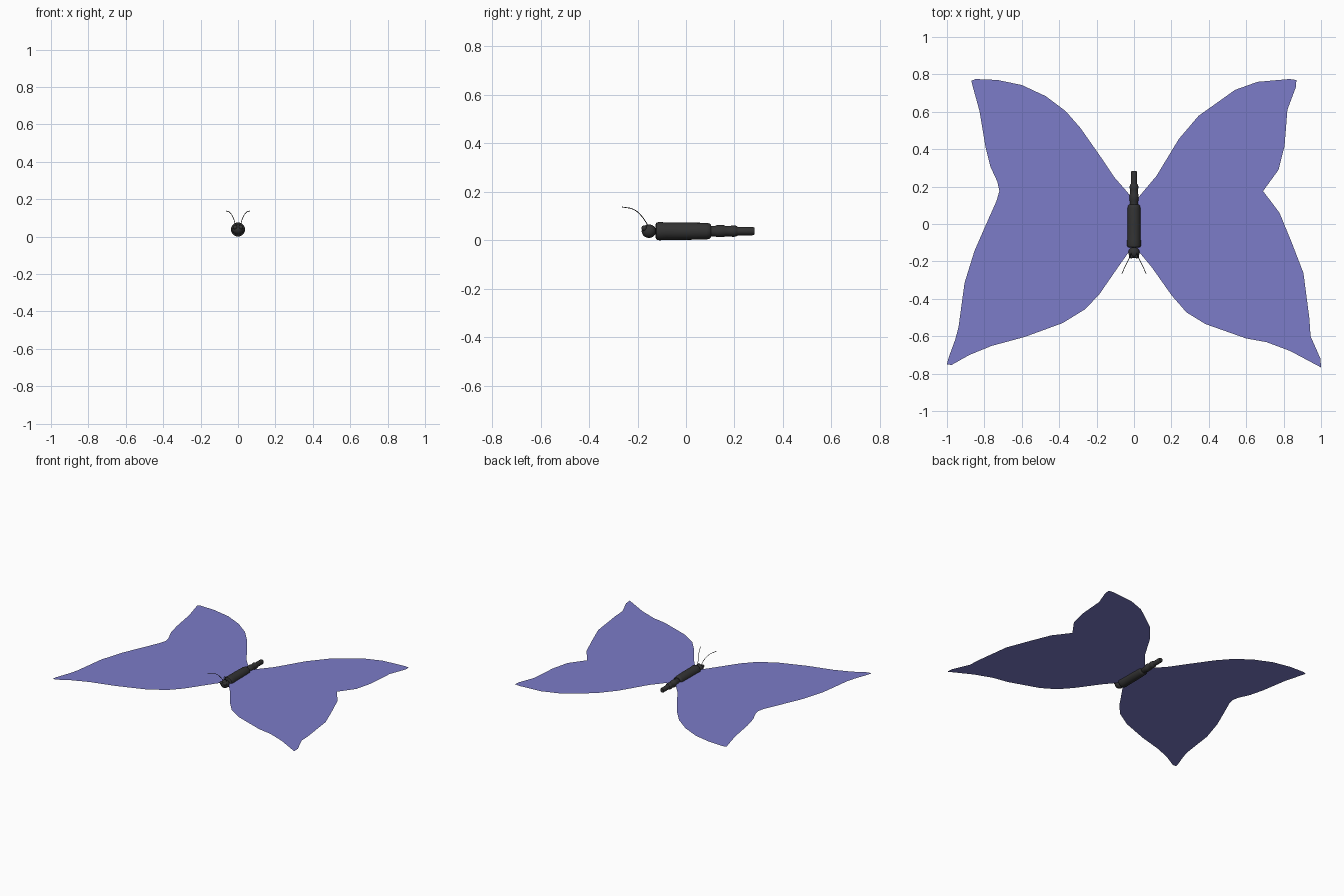
import bpy, bmesh, math
from mathutils import Vector

if "Cube" in bpy.data.objects:
    bpy.data.objects.remove(bpy.data.objects["Cube"])

Z = 0.038  # body axis and wing plane height


def material(name, rgb):
    m = bpy.data.materials.new(name)
    m.diffuse_color = (*rgb, 1)
    m.use_nodes = True
    m.node_tree.nodes["Principled BSDF"].inputs["Base Color"].default_value = m.diffuse_color
    return m


WING = material("wing_blue", (0.2, 0.2, 0.58))
DARK = material("body_black", (0.033, 0.033, 0.033))


def add_object(name, bm, mat):
    me = bpy.data.meshes.new(name)
    bm.to_mesh(me)
    bm.free()
    me.materials.append(mat)
    ob = bpy.data.objects.new(name, me)
    bpy.context.collection.objects.link(ob)
    return ob


def smooth(ob, angle=40):
    bpy.ops.object.select_all(action='DESELECT')
    ob.select_set(True)
    bpy.context.view_layer.objects.active = ob
    bpy.ops.object.shade_smooth_by_angle(angle=math.radians(angle))


def lathe(name, profile, sides=20):
    """Revolve (y, radius) pairs around the body axis."""
    bm = bmesh.new()
    rings = []
    for y, r in profile:
        rings.append([bm.verts.new((r * math.cos(a), y, Z + r * math.sin(a)))
                      for a in (2 * math.pi * i / sides for i in range(sides))])
    for a, b in zip(rings, rings[1:]):
        for i in range(sides):
            j = (i + 1) % sides
            bm.faces.new((a[i], b[i], b[j], a[j]))
    bm.faces.new(rings[0])
    bm.faces.new(rings[-1][::-1])
    bmesh.ops.recalc_face_normals(bm, faces=bm.faces)
    smooth(add_object(name, bm, DARK))


def ball(name, loc, scale):
    bm = bmesh.new()
    bmesh.ops.create_uvsphere(bm, u_segments=20, v_segments=12, radius=1)
    bmesh.ops.scale(bm, vec=scale, verts=bm.verts)
    bmesh.ops.translate(bm, vec=loc, verts=bm.verts)
    smooth(add_object(name, bm, DARK))


def wing(name, outline):
    """Flat sheet wing facing upward."""
    bm = bmesh.new()
    face = bm.faces.new([bm.verts.new((x, y, Z)) for x, y in outline])
    face.normal_update()
    if face.normal.z < 0:
        face.normal_flip()
    bmesh.ops.triangulate(bm, faces=[face])
    add_object(name, bm, WING)


# Wings: the two outlines differ slightly
wing("right_wing", [
    (0, .12), (.03, .15), (.12, .257), (.24, .455), (.345, .578), (.54, .717),
    (.66, .76), (.83, .775), (.868, .77), (.866, .733), (.82, .61), (.805, .417),
    (.773, .29), (.69, .176), (.778, .06), (.842, -.096), (.906, -.262),
    (.938, -.508), (.944, -.6), (.997, -.72), (1.0, -.767), (.955, -.743),
    (.837, -.68), (.71, -.632), (.60, -.612), (.382, -.535), (.28, -.472),
    (.2, -.38), (.094, -.23), (.04, -.165), (0, -.12)])
wing("left_wing", [
    (0, .12), (-.035, .17), (-.105, .25), (-.163, .337), (-.286, .513),
    (-.366, .604), (-.473, .684), (-.60, .743), (-.73, .77), (-.848, .775),
    (-.87, .765), (-.863, .738), (-.826, .604), (-.794, .412), (-.767, .305),
    (-.73, .225), (-.72, .176), (-.735, .123), (-.778, .027), (-.853, -.144),
    (-.906, -.315), (-.938, -.55), (-.955, -.615), (-.992, -.717), (-1.0, -.75),
    (-.976, -.754), (-.88, -.70), (-.762, -.652), (-.585, -.604), (-.382, -.53),
    (-.26, -.455), (-.184, -.374), (-.088, -.235), (-.035, -.16), (0, -.12)])

# Thorax, segmented abdomen and tail
lathe("thorax", [(-.126, .026), (-.122, .035), (-.11, .038), (-.085, .036),
                 (.0, .036), (.085, .034), (.097, .032), (.103, .026)])
lathe("abdomen", [(.09, .022), (.12, .022), (.128, .025), (.155, .025),
                  (.165, .021), (.185, .022), (.195, .024), (.207, .022),
                  (.213, .018)])
lathe("tail", [(.2, .017), (.275, .017), (.283, .014)])

# Head and eyes
ball("head", (0, -.153, Z), (.03, .03, .028))
for side, s in (("right", 1), ("left", -1)):
    ball(side + "_eye", (s * .015, -.172, Z + .012), (.013, .012, .012))

    # Antenna: thin tube curving up, forward and outward
    cu = bpy.data.curves.new(side + "_antenna", 'CURVE')
    cu.dimensions = '3D'
    cu.bevel_depth = .0018
    cu.bevel_resolution = 1
    cu.resolution_u = 6
    cu.use_fill_caps = True
    sp = cu.splines.new('BEZIER')
    pts = [(.014, -.157, .062), (.025, -.183, .100), (.042, -.215, .127), (.064, -.264, .138)]
    sp.bezier_points.add(len(pts) - 1)
    for bp, (x, y, z) in zip(sp.bezier_points, pts):
        bp.co = Vector((s * x, y, z))
        bp.handle_left_type = bp.handle_right_type = 'AUTO'
    cu.materials.append(DARK)
    bpy.context.collection.objects.link(bpy.data.objects.new(side + "_antenna", cu))
